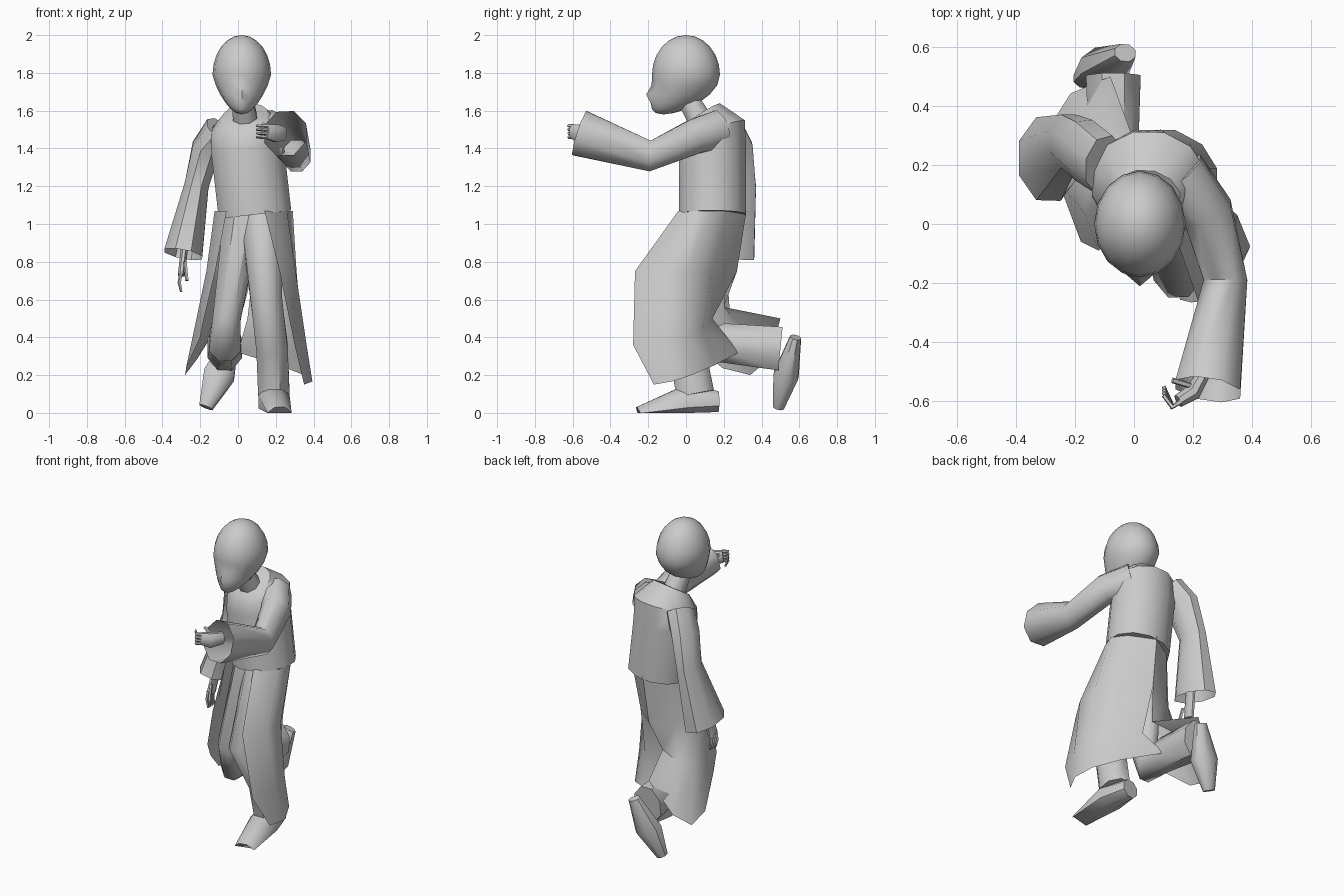
import bpy
import math
from mathutils import Vector

starting_cube = bpy.data.objects.get("Cube")
if starting_cube:
    bpy.data.objects.remove(starting_cube, do_unlink=True)

# One plain clay colour
clay = bpy.data.materials.new("plain_grey")
clay.use_nodes = True
grey = (.6, .6, .6, 1)
clay.diffuse_color = grey
clay.node_tree.nodes["Principled BSDF"].inputs["Base Color"].default_value = grey

SIDEWAYS = Vector((1, 0, 0))
UPWARDS = Vector((0, 0, 1))


def finish_part(part):
    """Give a part its material, outward normals and smooth shading."""
    part.data.materials.append(clay)
    bpy.ops.object.select_all(action="DESELECT")
    part.select_set(True)
    bpy.context.view_layer.objects.active = part
    bpy.ops.object.mode_set(mode="EDIT")
    bpy.ops.mesh.select_all(action="SELECT")
    bpy.ops.mesh.normals_make_consistent(inside=False)
    bpy.ops.object.mode_set(mode="OBJECT")
    bpy.ops.object.shade_smooth_by_angle(angle=math.radians(50))


def make_part(name, points, faces):
    mesh = bpy.data.meshes.new(name)
    mesh.from_pydata([tuple(point) for point in points], [], faces)
    part = bpy.data.objects.new(name, mesh)
    bpy.context.collection.objects.link(part)
    finish_part(part)


def bridge(rows, columns, closed):
    """Quads between successive rows of equally many points."""
    faces = []
    for row in range(rows - 1):
        for column in range(columns if closed else columns - 1):
            following = (column + 1) % columns
            lower, upper = row * columns, (row + 1) * columns
            faces.append((lower + column, lower + following, upper + following, upper + column))
    return faces


def tube(name, stations, depth=1, sides=8, hint=SIDEWAYS, open_end=False):
    """Loft ellipses along a path; a station is a position and a radius."""
    centres = [Vector(station[:3]) for station in stations]
    last = len(centres) - 1
    points = []
    for index, centre in enumerate(centres):
        radius = stations[index][3]
        along = (centres[min(index + 1, last)] - centres[max(index - 1, 0)]).normalized()
        across = (hint - along * along.dot(hint)).normalized()
        outward = along.cross(across) * depth
        for side in range(sides):
            turn = math.tau * (side + .5) / sides
            point = centre + radius * (across * math.cos(turn) + outward * math.sin(turn))
            point.z = max(point.z, 0)
            points.append(point)
    faces = bridge(len(stations), sides, True)
    faces.append(tuple(range(sides)))
    if not open_end:
        faces.append(tuple(range(last * sides, len(points))))
    make_part(name, points, faces)


def cloth_panel(name, rows, columns=5):
    """Each row is a smooth arc through a front, an outer and a back point."""
    points = []
    for row in rows:
        front, outer, back = map(Vector, row)
        control = outer * 2 - (front + back) / 2
        for column in range(columns):
            step = column / (columns - 1)
            points.append(front.lerp(control, step).lerp(control.lerp(back, step), step))
    make_part(name, points, bridge(len(rows), columns, False))


# Head: a sphere with the jaw narrowed and drawn forward
bpy.ops.mesh.primitive_uv_sphere_add(segments=16, ring_count=12, radius=1)
head = bpy.context.object
head.name = "head"
for vertex in head.data.vertices:
    place = vertex.co
    drop = max(-place.z, 0)
    in_front = place.y < 0
    centred = abs(place.x) < .01
    nose = in_front and centred and .4 < drop < .6
    eye_socket = in_front and not centred and abs(place.x) < .5 and .2 < drop < .3
    place.x *= .155 * (1 - drop * .3)
    place.y = place.y * .18 - .12 * drop * drop
    place.z *= .21
    if nose:
        place.y -= .025
    elif eye_socket:
        place.y += .015
    place += Vector((.02, 0, 1.79))
finish_part(head)

tube("neck", [(.04, .08, 1.54, .07), (.02, 0, 1.68, .06)])

# Coat body, leaning forward at the collar
tube("coat_body", [
    (.09, .14, 1.05, .2),
    (.05, .14, 1.4, .2),
    (.05, .14, 1.5, .2),
    (.04, .09, 1.58, .12),
], depth=.92, sides=12)

# Open coat skirt, from the waist down to the hem
waist, thigh = 1.07, .75
waist_back, thigh_back = (.09, .32, waist), (.08, .27, thigh)
cloth_panel("left_coat_skirt", [
    [(.14, -.04, waist), (.29, .13, waist), waist_back],
    [(.22, -.27, thigh), (.31, 0, thigh), thigh_back],
    [(.3, -.28, .36), (.34, 0, .4), (.05, .14, .5)],
    [(.35, -.17, .15), (.35, .03, .2), (0, .28, .32)],
])
cloth_panel("right_coat_skirt", [
    [(-.06, -.04, waist), (-.12, .16, waist), waist_back],
    [(-.12, -.09, thigh), (-.15, .14, thigh), thigh_back],
    [(-.18, -.06, .5), (-.2, .2, .5), (.03, .2, .56)],
    [(-.2, 0, .4), (-.28, .34, .2), (-.08, .5, .5)],
])

# Sleeves with flared open cuffs
tube("left_sleeve", [
    (.15, .17, 1.5, .1),
    (.25, .04, 1.46, .09),
    (.31, -.19, 1.36, .08),
    (.25, -.56, 1.48, .12),
], depth=1.1, open_end=True)
tube("right_sleeve", [
    (-.1, .2, 1.5, .08),
    (-.17, .25, 1.4, .08),
    (-.22, .28, 1.2, .07),
    (-.29, .22, .84, .11),
], depth=1.4, open_end=True)

# Trousers: planted left leg, trailing right leg
tube("left_trouser", [
    (.12, .13, waist, .12),
    (.15, -.15, .6, .09),
    (.18, 0, .35, .09),
    (.19, .05, .1, .09),
], depth=1.2)
tube("right_trouser", [
    (.03, .13, waist, .11),
    (-.06, .02, .5, .08),
    (-.07, .07, .36, .09),
    (-.07, .2, .37, .09),
    (-.07, .5, .34, .1),
], depth=1.25)

# Shoes, flattened where they meet the ground
tube("left_shoe", [
    (.17, .17, .06, .06),
    (.19, 0, .06, .09),
    (.22, -.24, -.03, .07),
])
tube("right_shoe", [
    (-.03, .58, .4, .04),
    (-.1, .53, .2, .09),
    (-.17, .49, .03, .04),
], depth=.8)

# Hands: the left points ahead, the right hangs
tube("left_palm", [(.24, -.5, 1.48, .04), (.2, -.57, 1.48, .05), (.15, -.6, 1.49, .04)], depth=.6, hint=UPWARDS)
tube("right_palm", [(-.28, .19, .9, .02), (-.3, .15, .73, .02)], depth=2)
for finger in range(4):
    spread = finger * .02
    height = 1.52 - spread
    tube(f"left_finger_{finger}", [
        (.16, -.6, height, .01),
        (.13, -.62, height, .01),
        (.1, spread / 2 - .58, height, .007),
    ], sides=5, hint=UPWARDS)
    reach = spread + .12
    tube(f"right_finger_{finger}", [
        (-.3, reach, .75, .01),
        (-.31, reach, .69, .01),
        (-.3, reach, .64, .007),
    ], sides=5)
tube("left_thumb", [(.2, -.55, 1.5, .01), (.13, -.53, 1.53, .01)], sides=5, hint=UPWARDS)
tube("right_thumb", [(-.28, .12, .8, .01), (-.27, .09, .7, .01)], sides=5)
